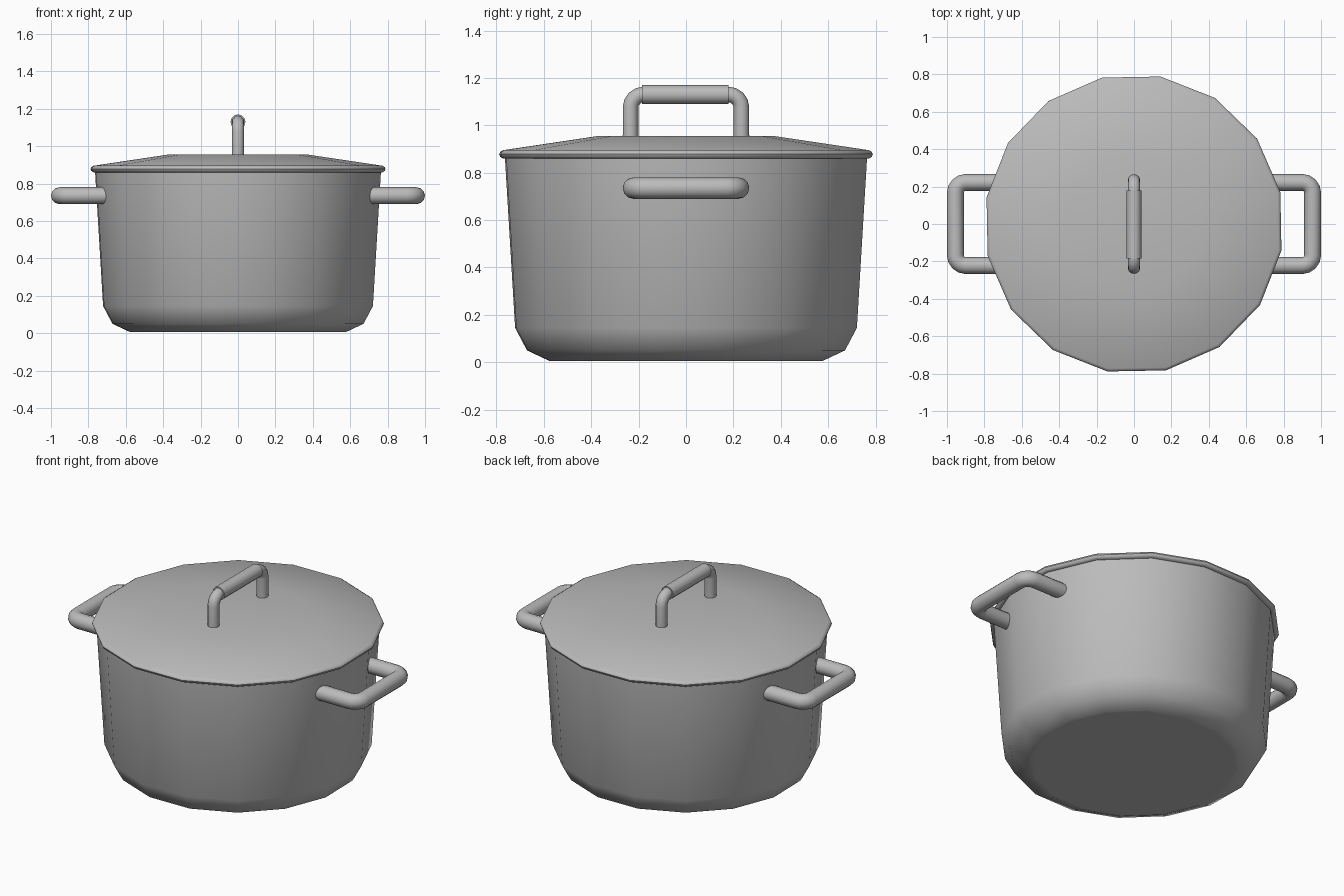
import bpy, bmesh, math
from mathutils import Vector

cube = bpy.data.objects.get("Cube")
if cube:
    bpy.data.objects.remove(cube, do_unlink=True)

SIDES = 16
TURN = math.radians(12.3)

metal = bpy.data.materials.new("brushed grey metal")
metal.use_nodes = True
grey = (0.5, 0.5, 0.5, 1)
metal.diffuse_color = grey
metal.node_tree.nodes["Principled BSDF"].inputs["Base Color"].default_value = grey


def finish(obj, angle=40):
    obj.data.materials.clear()
    obj.data.materials.append(metal)
    bpy.ops.object.select_all(action='DESELECT')
    obj.select_set(True)
    bpy.context.view_layer.objects.active = obj
    bpy.ops.object.shade_smooth_by_angle(angle=math.radians(angle))
    return obj


def lathe(name, profile):
    """Spin (radius, z) points round the z axis and cap both ends."""
    bm = bmesh.new()
    rings = []
    for r, z in profile:
        angles = [TURN + math.tau * i / SIDES for i in range(SIDES)]
        rings.append([bm.verts.new((r * math.cos(a), r * math.sin(a), z)) for a in angles])
    for low, high in zip(rings, rings[1:]):
        for i in range(SIDES):
            j = (i + 1) % SIDES
            bm.faces.new((low[i], low[j], high[j], high[i]))
    bm.faces.new(rings[0])
    bm.faces.new(rings[-1])
    bmesh.ops.recalc_face_normals(bm, faces=bm.faces)
    mesh = bpy.data.meshes.new(name)
    bm.to_mesh(mesh)
    bm.free()
    obj = bpy.data.objects.new(name, mesh)
    bpy.context.collection.objects.link(obj)
    return finish(obj)


def rounded(points, bend, steps=4):
    """Replace the inner corners of a path with arcs."""
    path = [Vector(points[0])]
    for a, b, c in zip(points, points[1:], points[2:]):
        a, b, c = Vector(a), Vector(b), Vector(c)
        u, v = (a - b).normalized(), (c - b).normalized()
        centre = b + (u + v) * bend
        for k in range(steps + 1):
            t = math.pi / 2 * k / steps
            path.append(centre - v * bend * math.cos(t) - u * bend * math.sin(t))
    path.append(Vector(points[-1]))
    return path


def tube(name, points, radius, bend):
    curve = bpy.data.curves.new(name, 'CURVE')
    curve.dimensions = '3D'
    curve.bevel_depth = radius
    curve.bevel_resolution = 4
    curve.use_fill_caps = True
    path = rounded(points, bend)
    spline = curve.splines.new('POLY')
    spline.points.add(len(path) - 1)
    for p, co in zip(spline.points, path):
        p.co = (*co, 1)
    obj = bpy.data.objects.new(name, curve)
    bpy.context.collection.objects.link(obj)
    bpy.ops.object.select_all(action='DESELECT')
    obj.select_set(True)
    bpy.context.view_layer.objects.active = obj
    bpy.ops.object.convert(target='MESH')
    return finish(bpy.context.view_layer.objects.active)


# Hollow pot: floor, rounded base, tapered wall, inside wall and floor
lathe("pot_body", [(0.56, 0.005), (0.585, 0.005), (0.682, 0.05), (0.733, 0.145),
                   (0.777, 0.87), (0.75, 0.87), (0.705, 0.15), (0.64, 0.05)])

# Lid with a rolled rim and a shallow sloping top
lathe("lid", [(0.76, 0.86), (0.785, 0.86), (0.797, 0.867), (0.801, 0.878),
              (0.797, 0.888), (0.785, 0.895), (0.37, 0.956)])

# Side handles
for side, name in ((1, "left_handle"), (-1, "right_handle")):
    tube(name, [(side * x, y, 0.735) for x, y in
                ((0.705, -0.222), (0.955, -0.222), (0.955, 0.222), (0.705, 0.222))],
         0.045, 0.055)

# Lid handle with a thicker grip
tube("lid_handle", [(0, y, z) for y, z in
                    ((-0.234, 0.945), (-0.234, 1.13), (0.234, 1.13), (0.234, 0.945))],
     0.033, 0.055)
bpy.ops.mesh.primitive_cylinder_add(vertices=12, radius=0.04, depth=0.365,
                                    location=(0, -0.003, 1.13),
                                    rotation=(math.pi / 2, 0, 0))
grip = bpy.context.object
grip.name = "lid_grip"
finish(grip)
